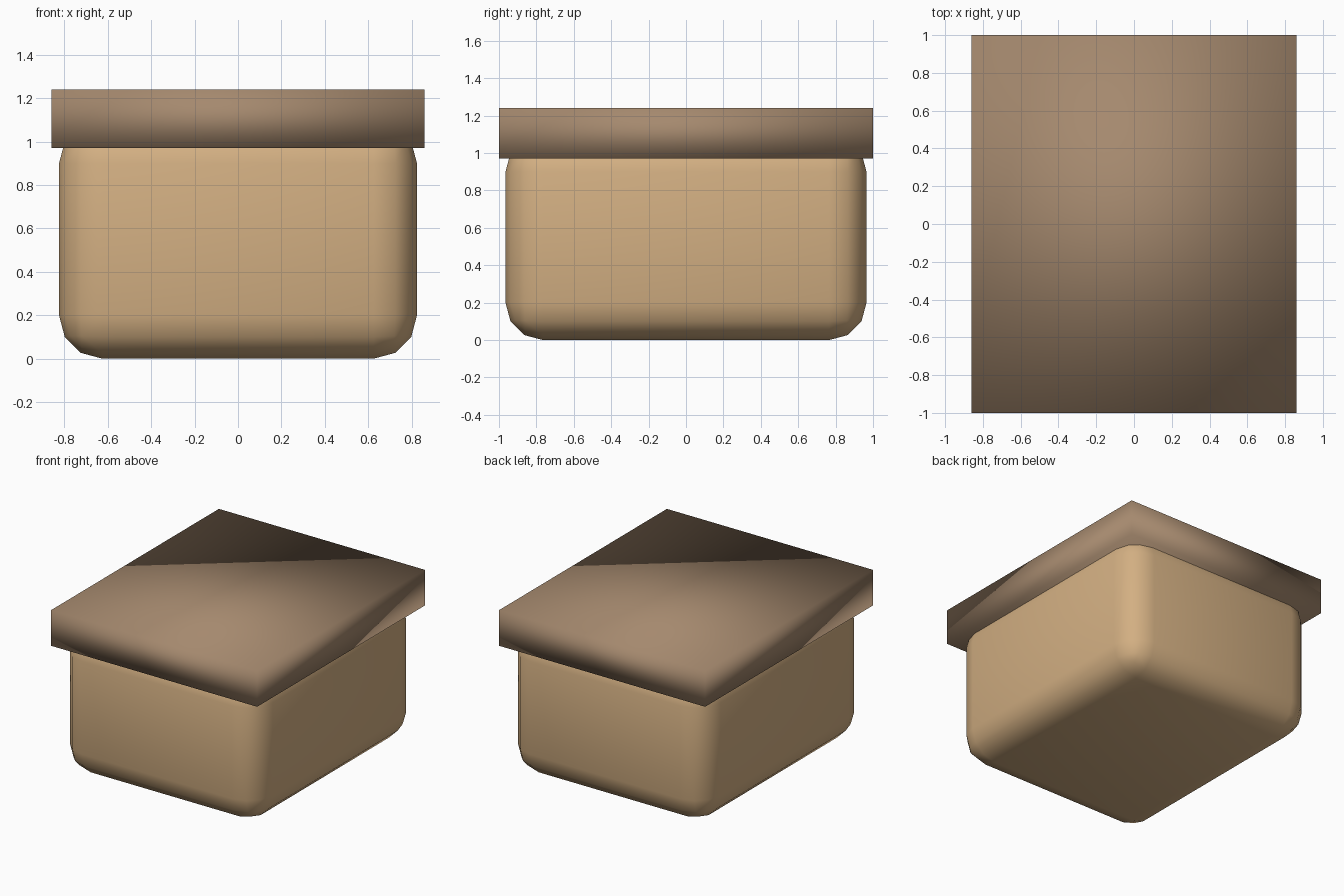
import bpy

default_cube = bpy.data.objects.get("Cube")
if default_cube:
    bpy.data.objects.remove(default_cube, do_unlink=True)


def make_material(name, colour):
    mat = bpy.data.materials.new(name)
    mat.use_nodes = True
    mat.diffuse_color = (*colour, 1)
    mat.node_tree.nodes["Principled BSDF"].inputs["Base Color"].default_value = (*colour, 1)
    return mat


def make_box(name, size, bottom, mat):
    bpy.ops.mesh.primitive_cube_add(size=1, location=(0, 0, bottom + size[2] / 2))
    box = bpy.context.object
    box.name = name
    box.scale = size
    bpy.ops.object.transform_apply(location=False, rotation=False, scale=True)
    box.data.materials.append(mat)
    bpy.ops.object.shade_smooth()
    return box


tan = make_material("light tan", (0.65, 0.43, 0.225))
brown = make_material("muted brown", (0.376, 0.25, 0.156))

# Rounded container, its upper bevel tucked under the lid
body = make_box("container_body", (1.65, 1.93, 1.1), 0, tan)
bevel = body.modifiers.new("Rounded edges", "BEVEL")
bevel.width = 0.2
bevel.segments = 3

# Overhanging slab lid with softly shaded corners
make_box("lid", (1.72, 2.0, 0.27), 0.97, brown)
